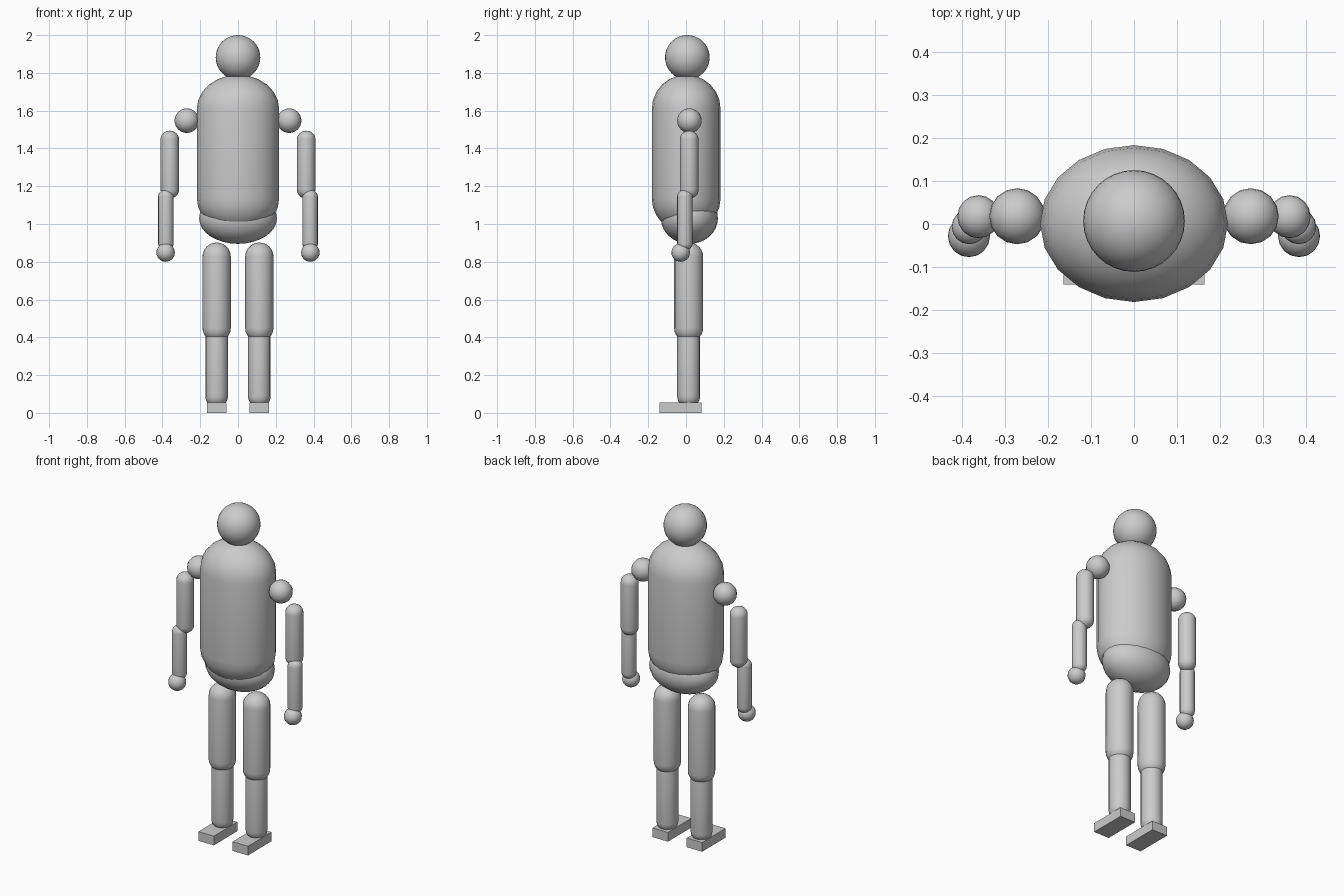
import bpy
import bmesh
from math import sin, cos, pi, tau

if "Cube" in bpy.data.objects:
    bpy.data.objects.remove(bpy.data.objects["Cube"])


def finish(name, bm, loc, smooth=True):
    bmesh.ops.remove_doubles(bm, verts=bm.verts, dist=1e-5)
    bmesh.ops.recalc_face_normals(bm, faces=bm.faces)
    for f in bm.faces:
        f.smooth = smooth
    mesh = bpy.data.meshes.new(name)
    bm.to_mesh(mesh)
    bm.free()
    obj = bpy.data.objects.new(name, mesh)
    obj.location = loc
    bpy.context.collection.objects.link(obj)
    return obj


def capsule(name, x, y, z0, z1, rx, ry, cap, seg=16, rings=6):
    """Upright capsule with elliptical section from z0 to z1."""
    half = (z1 - z0) / 2 - cap
    top = [(sin(i * pi / 2 / rings), half + cap * cos(i * pi / 2 / rings))
           for i in range(rings + 1)]
    profile = top + [(r, -z) for r, z in reversed(top)]
    bm = bmesh.new()
    vs = [bm.verts.new((r, 0, z)) for r, z in profile]
    edges = [bm.edges.new(p) for p in zip(vs, vs[1:])]
    bmesh.ops.spin(bm, geom=vs + edges, cent=(0, 0, 0), axis=(0, 0, 1),
                   angle=tau, steps=seg, use_merge=True)
    bmesh.ops.scale(bm, vec=(rx, ry, 1), verts=bm.verts)
    return finish(name, bm, (x, y, (z0 + z1) / 2))


def ball(name, loc, size, seg=16, rings=12):
    bm = bmesh.new()
    bmesh.ops.create_uvsphere(bm, u_segments=seg, v_segments=rings, radius=1)
    bmesh.ops.scale(bm, vec=size, verts=bm.verts)
    return finish(name, bm, loc)


def box(name, loc, size):
    bm = bmesh.new()
    bmesh.ops.create_cube(bm, size=1)
    bmesh.ops.scale(bm, vec=size, verts=bm.verts)
    return finish(name, bm, loc, smooth=False)


# Head, torso and pelvis
ball("head", (0, 0.007, 1.882), (0.118,) * 3, 32, 20)
capsule("torso", 0, 0.001, 0.955, 1.79, 0.218, 0.182, 0.18, seg=20)
ball("pelvis", (0, 0.018, 1.03), (0.206, 0.151, 0.135), 24, 16)

# Arms and legs on both sides
for side, s in (("left", 1), ("right", -1)):
    ball(side + "_shoulder", (s * 0.271, 0.018, 1.547), (0.065,) * 3)
    capsule(side + "_upper_arm", s * 0.361, 0.017, 1.135, 1.494, 0.049, 0.05, 0.046)
    capsule(side + "_forearm", s * 0.382, -0.006, 0.86, 1.182, 0.041, 0.041, 0.038)
    ball(side + "_hand", (s * 0.383, -0.028, 0.849), (0.049,) * 3)
    capsule(side + "_thigh", s * 0.113, 0.014, 0.375, 0.902, 0.075, 0.077, 0.075)
    capsule(side + "_shin", s * 0.113, 0.014, 0.03, 0.46, 0.06, 0.061, 0.058)
    box(side + "_foot", (s * 0.113, -0.029, 0.0275), (0.102, 0.222, 0.055))
